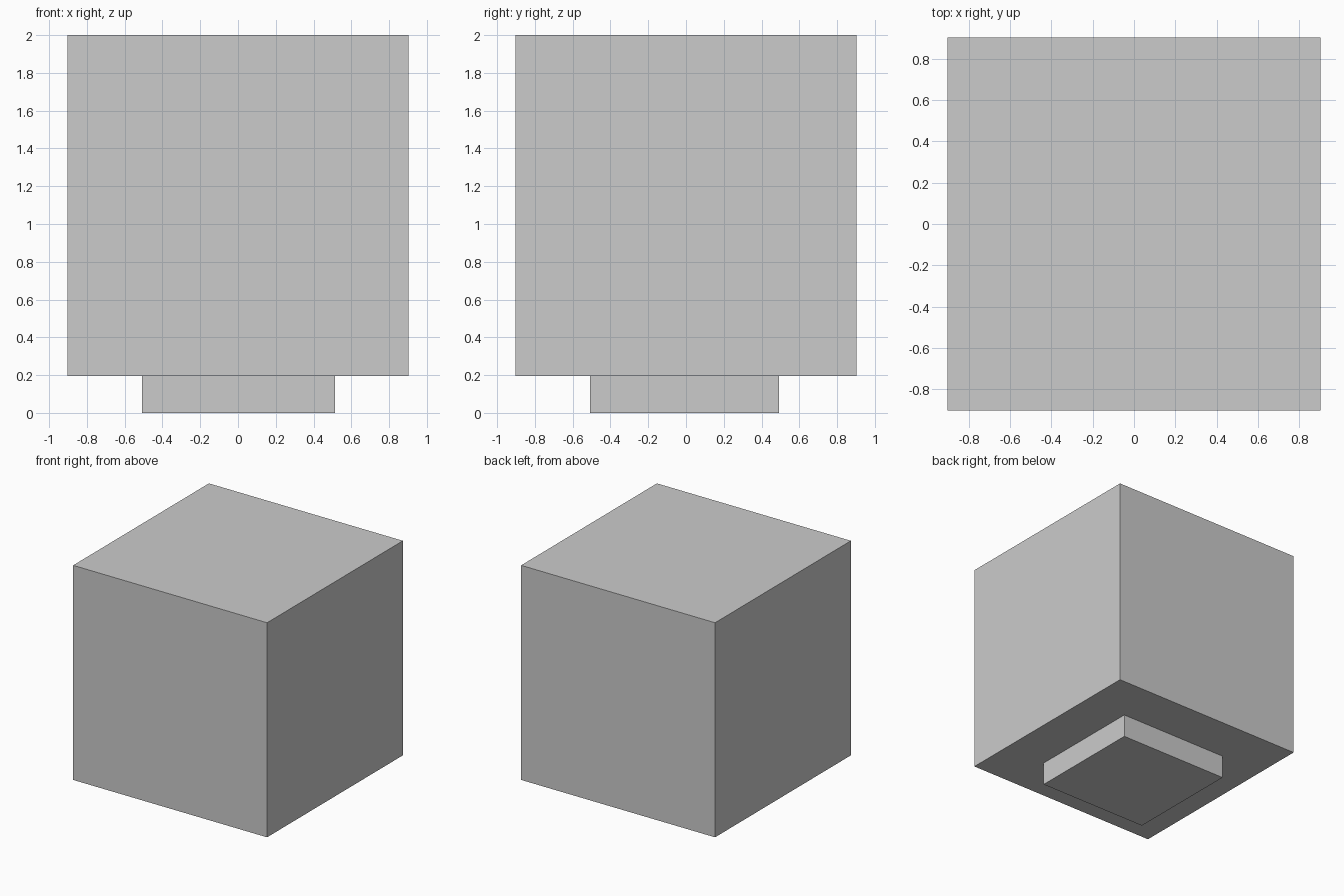
import bpy

if "Cube" in bpy.data.objects:
    bpy.data.objects.remove(bpy.data.objects["Cube"])


def box(name, x, y, z):
    """Axis-aligned box from (min, max) ranges."""
    ranges = (x, y, z)
    bpy.ops.mesh.primitive_cube_add(size=1, location=[(a + b) / 2 for a, b in ranges])
    obj = bpy.context.object
    obj.name = name
    obj.scale = [b - a for a, b in ranges]
    bpy.ops.object.transform_apply(location=False, rotation=False, scale=True)
    return obj


# Large cube block
box("main_block", (-0.902, 0.902), (-0.902, 0.902), (0.196, 2.0))

# Small, slightly off-centre foot underneath
box("base_foot", (-0.507, 0.514), (-0.507, 0.493), (0.0, 0.196))
